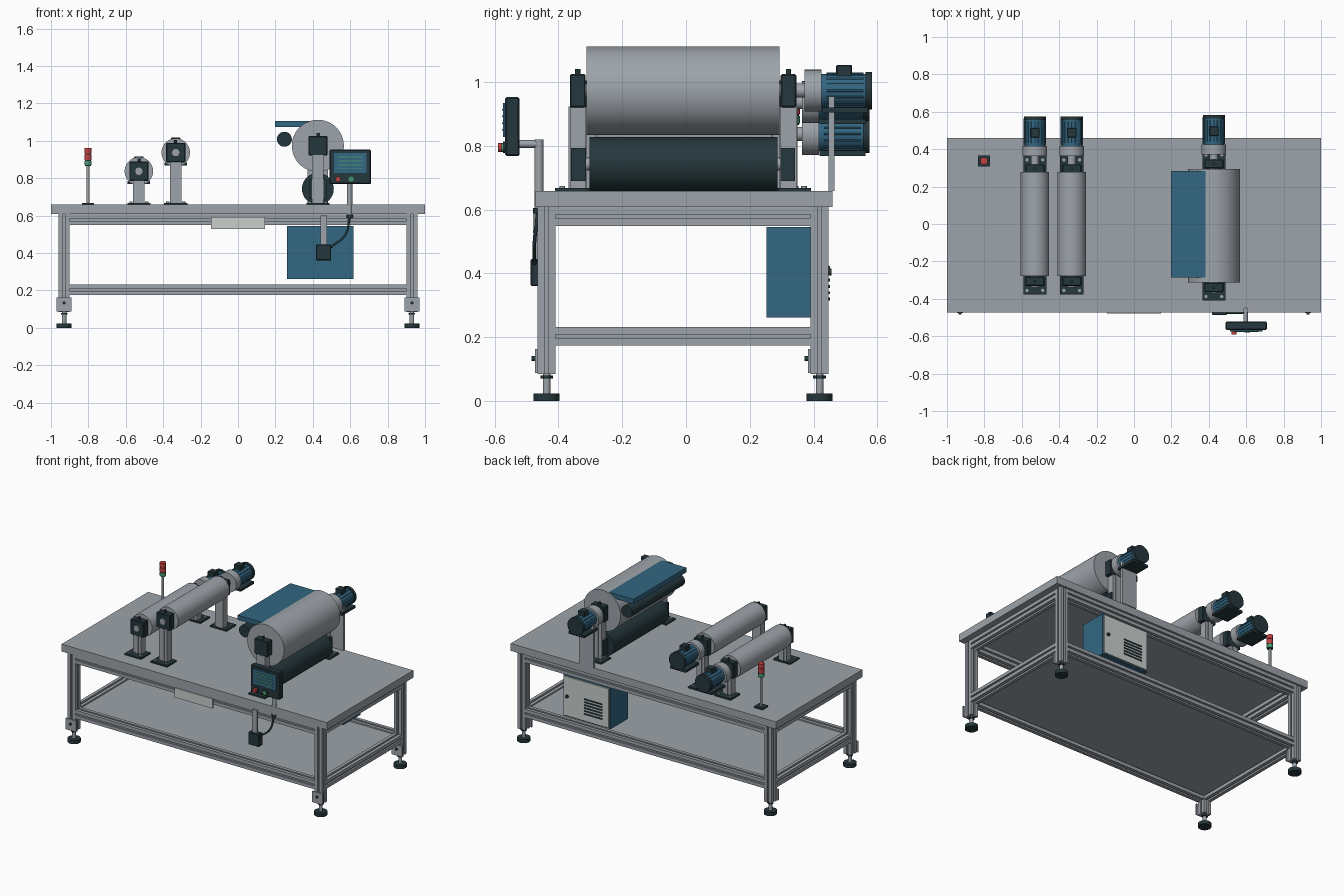
import bpy, bmesh, math
from mathutils import Vector, Matrix

if "Cube" in bpy.data.objects:
    bpy.data.objects.remove(bpy.data.objects["Cube"])


def mat(name, r, g, b):
    m = bpy.data.materials.new(name)
    m.diffuse_color = (r, g, b, 1)
    m.use_nodes = True
    m.node_tree.nodes["Principled BSDF"].inputs["Base Color"].default_value = m.diffuse_color
    return m


GREY = mat("aluminium grey", 0.34, 0.37, 0.405)
DARK = mat("dark slate", 0.018, 0.038, 0.045)
BLUE = mat("machine blue", 0.033, 0.135, 0.225)
PALE = mat("pale grey", 0.58, 0.62, 0.60)
RED = mat("signal red", 0.55, 0.05, 0.05)
GREEN = mat("signal green", 0.06, 0.32, 0.17)


def finish(name, bm, m, smooth=False):
    bmesh.ops.recalc_face_normals(bm, faces=bm.faces)
    me = bpy.data.meshes.new(name)
    bm.to_mesh(me)
    bm.free()
    ob = bpy.data.objects.new(name, me)
    bpy.context.collection.objects.link(ob)
    me.materials.append(m)
    if smooth:
        bpy.ops.object.select_all(action='DESELECT')
        ob.select_set(True)
        bpy.context.view_layer.objects.active = ob
        bpy.ops.object.shade_smooth_by_angle(angle=math.radians(35))
    return ob


def box(name, x, y, z, m, bevel=0):
    """Box from (min, max) ranges."""
    bm = bmesh.new()
    bmesh.ops.create_cube(bm, size=1)
    for v in bm.verts:
        v.co = [(a + b) / 2 + c * (b - a) for (a, b), c in zip((x, y, z), v.co)]
    if bevel:
        bmesh.ops.bevel(bm, geom=bm.edges[:], offset=bevel, segments=1, affect='EDGES')
    return finish(name, bm, m)


def rod(name, a, b, r, m, sides=32):
    """Cylinder between two points."""
    a, b = Vector(a), Vector(b)
    d = b - a
    bm = bmesh.new()
    bmesh.ops.create_cone(bm, cap_ends=True, segments=sides, radius1=r, radius2=r, depth=d.length)
    q = Vector((0, 0, 1)).rotation_difference(d).to_matrix().to_4x4()
    bm.transform(Matrix.Translation((a + b) / 2) @ q)
    return finish(name, bm, m, True)


def extrusion(name, a, b, axis, w=0.057):
    """Square aluminium section with a slot on each side, from a to b."""
    h, s, d = w / 2, w * 0.11, w * 0.2
    side = [(-h, -h), (-s, -h), (-s, -h + d), (s, -h + d), (s, -h)]
    pts = []
    for k in range(4):
        for px, py in side:
            for _ in range(k):
                px, py = -py, px
            pts.append((px, py))
    bm = bmesh.new()

    def place(u, v, origin):
        off = {'X': (0, u, v), 'Y': (u, 0, v), 'Z': (u, v, 0)}[axis]
        return bm.verts.new(Vector(origin) + Vector(off))
    lo = [place(u, v, a) for u, v in pts]
    hi = [place(u, v, b) for u, v in pts]
    bm.faces.new(lo)
    bm.faces.new(hi)
    for i in range(len(pts)):
        j = (i + 1) % len(pts)
        bm.faces.new((lo[i], lo[j], hi[j], hi[i]))
    return finish(name, bm, GREY)


# Table top and lower shelf
TOP = 0.658
box("table_top", (-1, 1), (-0.472, 0.46), (0.608, TOP), GREY)
box("lower_shelf", (-0.91, 0.91), (-0.42, 0.40), (0.205, 0.222), GREY)

# Frame: legs, feet, rails
FX, FY = 0.93, (-0.437, 0.419)
for x in (-FX, FX):
    for y in FY:
        extrusion("leg", (x, y, 0.085), (x, y, 0.608), 'Z')
        rod("foot_pad", (x, y, 0), (x, y, 0.024), 0.041, DARK)
        rod("foot_stem", (x, y, 0.024), (x, y, 0.085), 0.012, GREY, 16)
        rod("foot_nut", (x, y, 0.07), (x, y, 0.08), 0.02, DARK, 6)
        box("foot_bracket", (x - 0.04, x + 0.04), (y - 0.037, y - 0.0285), (0.088, 0.163), GREY)
        rod("bracket_bolt", (x, y - 0.047, 0.133), (x, y - 0.035, 0.133), 0.008, DARK, 12)
    for z in (0.578, 0.203):
        extrusion("side_rail", (x, FY[0] + 0.028, z), (x, FY[1] - 0.028, z), 'Y')
for y in FY:
    for z in (0.578, 0.203):
        extrusion("long_rail", (-FX + 0.028, y, z), (FX - 0.028, y, z), 'X')
box("name_plate", (-0.145, 0.144), (-0.479, -0.472), (0.527, 0.592), PALE)


def bearing(x, y0, y1, z):
    """Bearing block with a cap and a grease pin."""
    box("bearing_block", (x - 0.051, x + 0.051), (y0, y1), (z - 0.052, z + 0.052), DARK, 0.004)
    m = (y0 + y1) / 2
    rod("grease_pin", (x, m, z + 0.05), (x, m, z + 0.068), 0.008, DARK, 12)


def stand(x, z, inner, sgn):
    """Post, base plate and bearing at one end of a roller."""
    y0, y1 = sorted((inner + sgn * 0.005, inner + sgn * 0.054))
    box("stand_post", (x - 0.031, x + 0.031), (y0, y1), (TOP, z - 0.05), GREY)
    box("post_rib", (x - 0.01, x + 0.01), (y0 - 0.004, y1 + 0.004), (TOP, z - 0.05), GREY)
    p0, p1 = sorted((inner - sgn * 0.003, inner + sgn * 0.1))
    box("stand_base", (x - 0.062, x + 0.062), (p0, p1), (TOP, TOP + 0.01), DARK)
    for dx in (-0.042, 0.042):
        yb = inner + sgn * 0.078
        rod("base_bolt", (x + dx, yb, TOP), (x + dx, yb, TOP + 0.016), 0.009, GREY, 12)
    bearing(x, y0, y1, z)


def motor(x, z, y):
    """Gearbox, finned motor body, end cap, junction box and foot."""
    rod("motor_shaft", (x, y - 0.05, z), (x, y, z), 0.022, GREY)
    rod("gearbox", (x, y, z), (x, y + 0.054, z), 0.066, GREY)
    rod("motor_body", (x, y + 0.054, z), (x, y + 0.193, z), 0.053, BLUE)
    for k in range(16):
        a = k * math.tau / 16
        fx, fz = x + 0.053 * math.cos(a), z + 0.053 * math.sin(a)
        rod("motor_fin", (fx, y + 0.07, fz), (fx, y + 0.185, fz), 0.0035, BLUE, 6)
    rod("motor_end_cap", (x, y + 0.192, z), (x, y + 0.212, z), 0.059, DARK)
    box("junction_box", (x - 0.025, x + 0.025), (y + 0.1, y + 0.15), (z + 0.04, z + 0.08), DARK, 0.003)
    box("motor_foot", (x - 0.06, x + 0.06), (y + 0.056, y + 0.2), (z - 0.068, z - 0.052), DARK)


# Two small guide rollers
for x, z in ((-0.53, 0.837), (-0.333, 0.937)):
    rod("guide_roller", (x, -0.277, z), (x, 0.277, z), 0.076, GREY, 64)
    rod("guide_shaft", (x, -0.34, z), (x, 0.37, z), 0.022, GREY)
    stand(x, z, -0.277, -1)
    stand(x, z, 0.265, 1)
    motor(x, z, 0.363)

# Large roller over a dark pressure roller
X, Z = 0.427, 0.973
rod("main_roller", (X, -0.312, Z), (X, 0.293, Z), 0.139, GREY, 96)
rod("main_shaft", (X, -0.35, Z), (X, 0.375, Z), 0.022, GREY)
rod("pressure_roller", (X, -0.302, 0.743), (X, 0.287, 0.743), 0.085, DARK, 64)
rod("pressure_shaft", (X, -0.35, 0.743), (X, 0.34, 0.743), 0.02, GREY)
for inner, sgn in ((-0.310, -1), (0.292, 1)):
    stand(X, Z, inner, sgn)
    y0, y1 = sorted((inner + sgn * 0.004, inner + sgn * 0.05))
    box("lower_bearing", (X - 0.045, X + 0.045), (y0, y1), (0.69, 0.793), DARK)
motor(X, Z, 0.371)
box("motor_support", (X - 0.055, X + 0.055), (0.447, 0.466), (TOP, 0.955), GREY)

# Feed plate and small dark roller beside the large roller
box("feed_plate", (0.197, 0.385), (-0.286, 0.283), (1.073, 1.105), BLUE)
rod("feed_roller", (0.248, -0.286, 1.008), (0.248, 0.283, 1.008), 0.04, DARK, 48)

# Signal tower
sx, sy = -0.802, 0.337
box("tower_base", (sx - 0.032, sx + 0.032), (sy - 0.03, sy + 0.03), (TOP, TOP + 0.01), DARK)
rod("tower_pole", (sx, sy, TOP), (sx, sy, 0.872), 0.008, GREY, 16)
for z0, z1, m in ((0.87, 0.893, GREEN), (0.898, 0.926, RED), (0.931, 0.96, RED)):
    rod("tower_lamp", (sx, sy, z0), (sx, sy, z1), 0.02, m)
rod("tower_core", (sx, sy, 0.866), (sx, sy, 0.955), 0.017, DARK)

# Operator panel on a pole
box("panel_case", (0.49, 0.71), (-0.567, -0.522), (0.768, 0.953), DARK, 0.005)
box("panel_screen", (0.513, 0.687), (-0.574, -0.566), (0.828, 0.935), BLUE)
for i in range(4):
    z = 0.848 + 0.021 * i
    box("screen_line", (0.535, 0.665), (-0.577, -0.573), (z, z + 0.005), GREEN)
for bx, m in ((0.535, RED), (0.605, GREEN)):
    rod("panel_button_ring", (bx, -0.574, 0.795), (bx, -0.565, 0.795), 0.018, DARK)
    rod("panel_button", (bx, -0.59 if m == RED else -0.579, 0.795), (bx, -0.57, 0.795), 0.014, m)
rod("panel_pole", (0.597, -0.461, 0.6), (0.597, -0.461, 0.82), 0.014, GREY)
rod("panel_arm", (0.597, -0.461, 0.806), (0.597, -0.523, 0.806), 0.012, GREY, 16)
rod("pole_collar", (0.597, -0.461, 0.588), (0.597, -0.461, 0.605), 0.018, DARK)

# Switch box with its hanger and cable
box("switch_hanger", (0.44, 0.476), (-0.475, -0.462), (0.44, 0.6), GREY)
box("switch_box", (0.417, 0.498), (-0.487, -0.445), (0.36, 0.446), DARK, 0.004)
cu = bpy.data.curves.new("cable", 'CURVE')
cu.dimensions = '3D'
cu.bevel_depth = 0.006
cu.bevel_resolution = 2
sp = cu.splines.new('BEZIER')
sp.bezier_points.add(2)
for p, co in zip(sp.bezier_points, ((0.597, -0.465, 0.59), (0.575, -0.475, 0.5), (0.495, -0.475, 0.43))):
    p.co = co
    p.handle_left_type = p.handle_right_type = 'AUTO'
cable = bpy.data.objects.new("cable", cu)
bpy.context.collection.objects.link(cable)
cu.materials.append(DARK)

# Electrical cabinet with door, vents and lock
box("cabinet", (0.262, 0.618), (0.253, 0.438), (0.262, 0.545), BLUE)
box("cabinet_door", (0.27, 0.61), (0.437, 0.447), (0.27, 0.537), PALE)
for i in range(6):
    z = 0.315 + 0.02 * i
    box("door_vent", (0.315, 0.455), (0.446, 0.451), (z, z + 0.009), DARK)
rod("door_lock", (0.582, 0.446, 0.405), (0.582, 0.457, 0.405), 0.011, DARK, 16)
